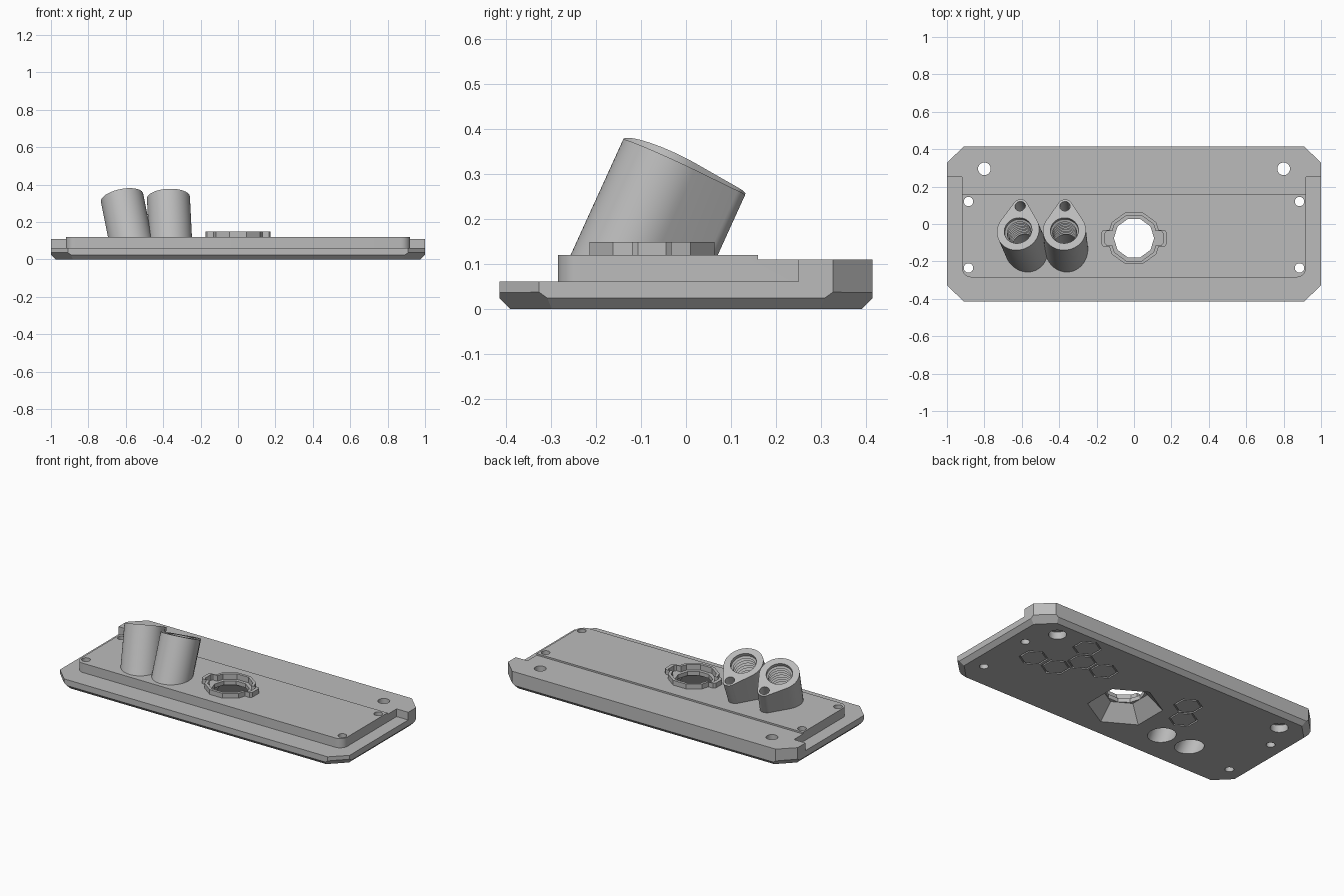
import bpy, bmesh, math
from mathutils import Matrix, Vector

if "Cube" in bpy.data.objects:
    bpy.data.objects.remove(bpy.data.objects["Cube"], do_unlink=True)

grey = bpy.data.materials.new("plastic_grey")
grey.use_nodes = True
grey.diffuse_color = (0.5, 0.5, 0.5, 1)
grey.node_tree.nodes["Principled BSDF"].inputs["Base Color"].default_value = (0.5, 0.5, 0.5, 1)


def arc(r, n, start=0.0, sweep=360.0, cx=0.0, cy=0.0):
    """Points on a circle or, with fewer sides, a regular polygon."""
    steps = n if sweep == 360 else n - 1
    return [(cx + r * math.cos(math.radians(start + sweep * i / steps)),
             cy + r * math.sin(math.radians(start + sweep * i / steps))) for i in range(n)]


def quarters(points, cy=0.0, scale=1.0):
    """Mirror first-quadrant points (counter-clockwise) into a full outline."""
    half = points + [(-x, y) for x, y in reversed(points)]
    full = half + [(-x, -y) for x, y in half]
    return [(x * scale, y * scale + cy) for x, y in full]


def loft(name, rings, matrix=Matrix(), planes=()):
    """Closed solid through (outline, z) rings, trimmed by planes."""
    bm = bmesh.new()
    loops = [[bm.verts.new((x, y, z)) for x, y in pts] for pts, z in rings]
    bm.faces.new(loops[0][::-1])
    bm.faces.new(loops[-1])
    for a, b in zip(loops, loops[1:]):
        for i in range(len(a)):
            j = (i + 1) % len(a)
            bm.faces.new((a[i], a[j], b[j], b[i]))
    bm.transform(matrix)
    for co, no in planes:
        bmesh.ops.bisect_plane(bm, geom=bm.verts[:] + bm.edges[:] + bm.faces[:],
                               plane_co=co, plane_no=no, clear_outer=True)
        bmesh.ops.holes_fill(bm, edges=[e for e in bm.edges if e.is_boundary])
    bmesh.ops.recalc_face_normals(bm, faces=bm.faces)
    mesh = bpy.data.meshes.new(name)
    bm.to_mesh(mesh)
    bm.free()
    mesh.materials.append(grey)
    obj = bpy.data.objects.new(name, mesh)
    bpy.context.collection.objects.link(obj)
    return obj


def prism(name, pts, z0, z1, matrix=Matrix(), planes=()):
    return loft(name, [(pts, z0), (pts, z1)], matrix, planes)


def activate(obj):
    bpy.ops.object.select_all(action='DESELECT')
    obj.select_set(True)
    bpy.context.view_layer.objects.active = obj


def cut(obj, cutters):
    activate(obj)
    for c in cutters:
        mod = obj.modifiers.new("cut", 'BOOLEAN')
        mod.operation, mod.solver, mod.object = 'DIFFERENCE', 'EXACT', c
        bpy.ops.object.modifier_apply(modifier=mod.name)


cutters = []


def cutter(obj):
    obj.hide_render = True
    cutters.append(obj)
    return obj


# Plate: eight-sided slab with chamfered underside edges
chamfers = []
for s in (-1, 1):
    chamfers += [((s, 0, 0.025), (s, 0, -1)), ((0, s * 0.415, 0.025), (0, s, -1))]
    for t in (-1, 1):
        chamfers.append(((s, t * 0.327, 0.038), (s * 0.707, t * 0.707, -1)))
plate = prism("mounting_plate", quarters([(1, 0.327), (0.91, 0.415)]), 0, 0.12, planes=chamfers)

# Lowered back strip and the step around the raised panel
W, F, R = 0.92, -0.285, 0.05
back = prism("back_cutter", [(-2, 0.16), (2, 0.16), (2, 1), (-2, 1)], 0.11, 0.3)
step_pts = ([(-1.2, 0.25), (-1.2, -0.6), (1.2, -0.6), (1.2, 0.25), (W, 0.25)]
            + arc(R, 9, 0, -90, W - R, F + R) + arc(R, 9, -90, -90, -W + R, F + R) + [(-W, 0.25)])
step = prism("step_cutter", step_pts, 0.062, 0.3)
plate_cuts = [cutter(back), cutter(step)]

# Screw holes, the back pair counterbored from below
for s in (-1, 1):
    for y in (0.12, -0.235):
        plate_cuts.append(cutter(prism("screw_cutter", arc(0.025, 32, cx=s * 0.885, cy=y), -0.1, 0.3)))
    for r, top in ((0.034, 0.3), (0.05, 0.045)):
        plate_cuts.append(cutter(prism("bolt_cutter", arc(r, 32, cx=s * 0.8, cy=0.295), -0.1, top)))

# Engraved hexagon outlines underneath
for x, y in [(0.577, 0.285), (0.737, 0.015), (0.577, 0.015), (0.5, 0.15), (0.345, 0.15),
             (-0.26, 0.155), (-0.335, 0.025)]:
    groove = prism("hexagon_cutter", arc(0.082, 6, 30, cx=x, cy=y), -0.02, 0.008)
    cut(groove, [cutter(prism("hexagon_core", arc(0.072, 6, 30, cx=x, cy=y), -0.05, 0.05))])
    plate_cuts.append(cutter(groove))

# Ten-sided collar with side tabs, stepped pocket and flared opening below
CY = -0.076
collar_pts = [(0.175, 0.031), (0.165, 0.044), (0.132, 0.044), (0.118, 0.086), (0.045, 0.139)]
collar = prism("socket_collar", quarters(collar_pts, CY), 0.1, 0.15)
pocket = cutter(prism("pocket_cutter", quarters(collar_pts, CY, 0.88), 0.115, 0.3))
opening = cutter(prism("opening_cutter", arc(0.108, 10, cy=CY), -0.1, 0.3))
flare = cutter(loft("flare_cutter", [(arc(0.225, 6, 30, cy=CY), -0.015),
                                     (arc(0.125, 6, 30, cy=CY), 0.09)]))
plate_cuts += [pocket, opening, flare]
cut(collar, [pocket, opening])

# Tilted teardrop tubes with threaded bores and a small pin hole
phi = math.degrees(math.acos(0.075 / 0.143))
teardrop = (arc(0.04, 17, 90 - phi, 2 * phi, cy=0.143)
            + arc(0.115, 49, 90 + phi, 360 - 2 * phi))
thread = [(arc(0.075, 48), -0.6), (arc(0.075, 48), -0.2)]
for i in range(9):
    z = -0.19 + i * 0.02
    thread += [(arc(0.064, 48), z), (arc(0.075, 48), z + 0.01)]
thread.append((arc(0.075, 48), 0.1))

tubes = []
for name, x, lean in (("right_outer_tube", -0.62, -0.2), ("right_inner_tube", -0.372, -0.05)):
    az = Vector((lean, 0.455, 1)).normalized()
    ay = (Vector((0, 1, 0)) - az * az.y).normalized()
    ax = ay.cross(az)
    m = Matrix.Translation((x, -0.035, 0.33)) @ Matrix((ax, ay, az)).transposed().to_4x4()
    tube = prism(name, teardrop, -0.45, 0, m, [((0, 0, 0.06), (0, 0, -1))])
    bore = cutter(loft("bore_cutter", thread, m))
    pin = cutter(prism("pin_cutter", arc(0.028, 24, cy=0.143), -0.15, 0.1, m))
    cut(tube, [bore, pin])
    plate_cuts.append(bore)
    tubes.append(tube)

cut(plate, plate_cuts)
for c in cutters:
    bpy.data.objects.remove(c, do_unlink=True)

for obj in [plate, collar] + tubes:
    activate(obj)
    bpy.ops.object.shade_smooth_by_angle(angle=math.radians(25))
